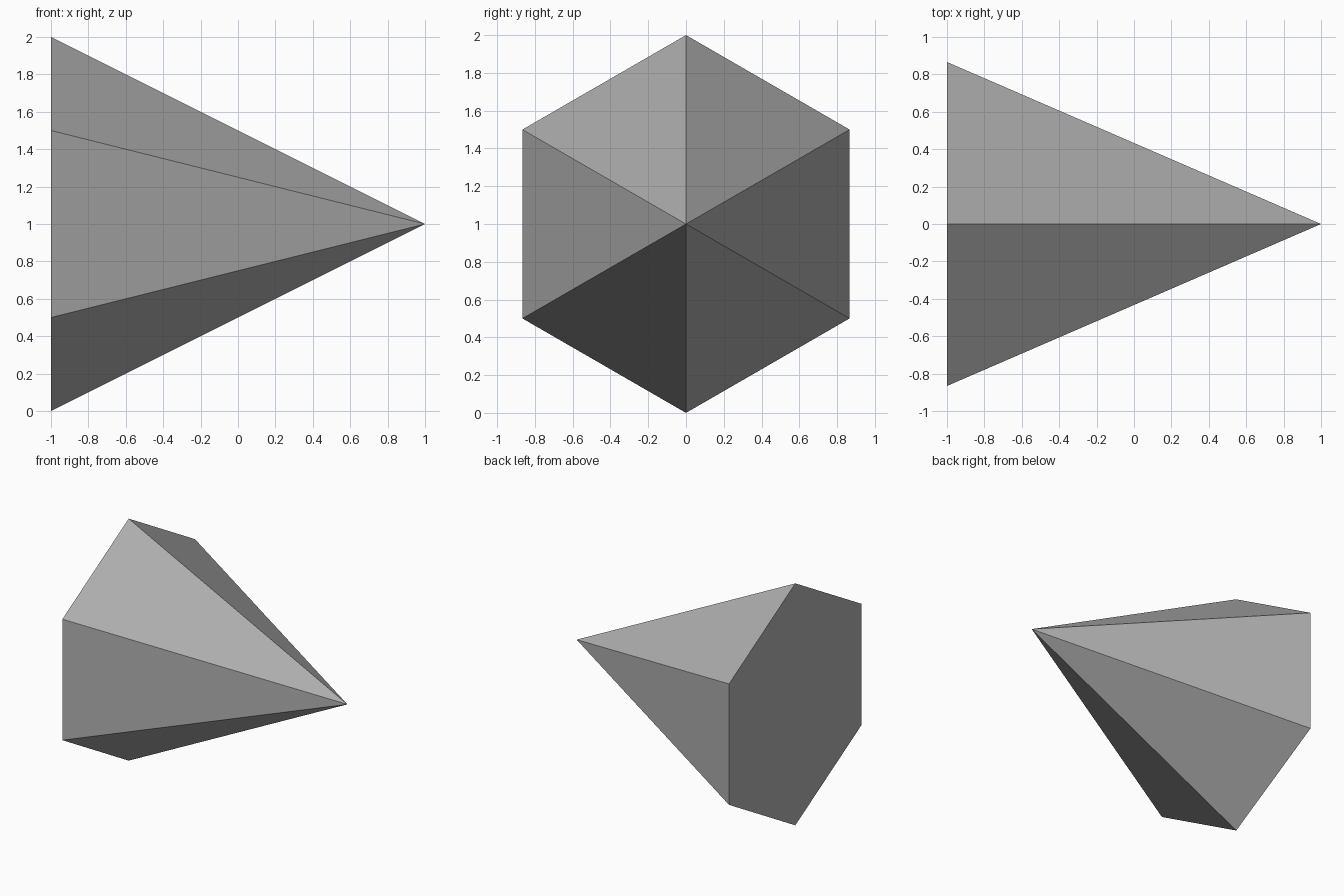
import bpy
import bmesh
import math

# Remove the default cube if present
cube = bpy.data.objects.get("Cube")
if cube:
    bpy.data.objects.remove(cube, do_unlink=True)

SIDES, RADIUS, LENGTH = 6, 1.0, 2.0

# Plain mid grey material
grey = bpy.data.materials.new("mid_grey")
grey.use_nodes = True
colour = (0.43, 0.43, 0.43, 1.0)
grey.diffuse_color = colour
grey.node_tree.nodes["Principled BSDF"].inputs["Base Color"].default_value = colour

# Six-sided cone lying on its side, tip towards +x, one rim corner straight up
bm = bmesh.new()
rim = []
for i in range(SIDES):
    a = math.tau * i / SIDES
    rim.append(bm.verts.new((-LENGTH / 2, RADIUS * math.sin(a), RADIUS + RADIUS * math.cos(a))))
tip = bm.verts.new((LENGTH / 2, 0, RADIUS))

# Flat hexagonal base and sloping sides
bm.faces.new(rim)
for i in range(SIDES):
    bm.faces.new((rim[i], rim[(i + 1) % SIDES], tip))
bmesh.ops.recalc_face_normals(bm, faces=bm.faces)

mesh = bpy.data.meshes.new("hexagonal_cone")
bm.to_mesh(mesh)
bm.free()
mesh.materials.append(grey)
cone = bpy.data.objects.new("hexagonal_cone", mesh)
bpy.context.collection.objects.link(cone)
